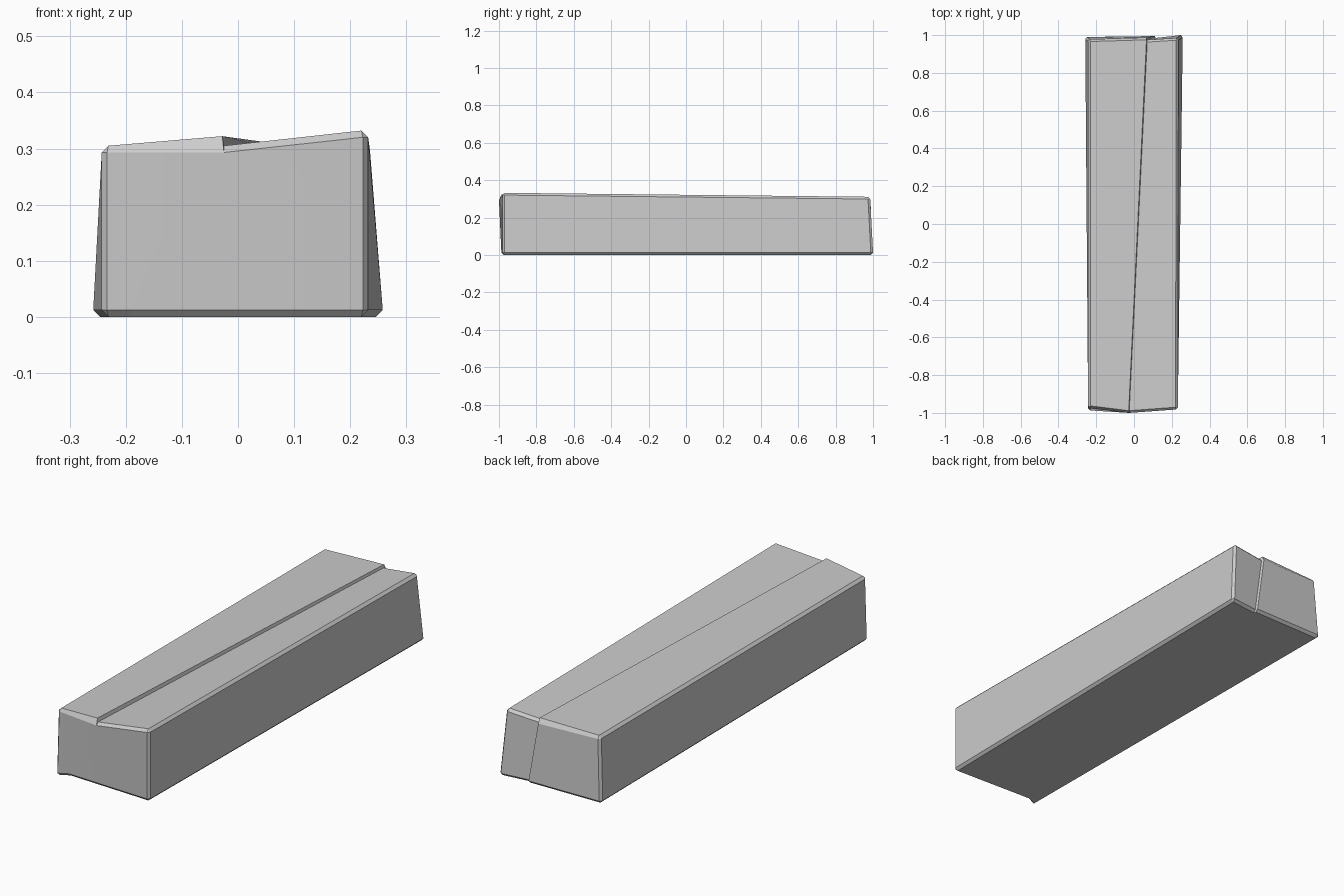
import bpy
import bmesh
import math
from mathutils import Vector

cube = bpy.data.objects.get("Cube")
if cube:
    bpy.data.objects.remove(cube)

BEVEL = 0.012

# Seven or eight outer corners of each end, clockwise from bottom left:
# bottom left, top left, step high, step low, top right, bottom right, base right, base left
FRONT = [(-0.243, -0.987, 0), (-0.243, -0.975, 0.305), (-0.028, -1.0, 0.322), (-0.025, -1.0, 0.305),
         (0.232, -0.982, 0.332), (0.232, -0.982, 0), (-0.19, -0.965, 0), (-0.19, -0.965, 0)]
BACK = [(-0.258, 0.99, 0), (-0.243, 0.978, 0.303), (0.066, 0.987, 0.309), (0.07, 0.975, 0.298),
        (0.235, 0.985, 0.311), (0.258, 1.0, 0), (0.115, 0.985, 0), (0.11, 0.995, 0)]
ROUNDED = (0, 1, 4, 5)


def rings(bm, corners, inward):
    """Return the chamfered outer ring and the smaller end ring of one end."""
    outer, end = [], []
    for i, corner in enumerate(corners):
        p = Vector(corner)
        back = Vector((0, inward * BEVEL, 0))
        dx = Vector((-math.copysign(BEVEL, p.x), 0, 0))
        dz = Vector((0, 0, -BEVEL if p.z > 0.1 else BEVEL))
        if i in ROUNDED:
            pair = [p + dx, p + dz]
            if i in (1, 5):
                pair.reverse()
            outer += [bm.verts.new(q + back) for q in pair]
            end += [bm.verts.new(p + dx * 0.8 + dz)] * 2
        else:
            outer.append(bm.verts.new(p + back))
            q = p + dz
            if i in (2, 3):
                q.z = corners[3][2] - BEVEL
            if inward > 0 and i == 2:
                q.x = corners[3][0]
            end.append(bm.verts.new(q))
    return outer, end


def bridge(bm, a, b):
    for i in range(len(a)):
        j = (i + 1) % len(a)
        loop = list(dict.fromkeys((a[i], a[j], b[j], b[i])))
        if len(loop) > 2:
            bm.faces.new(loop)


# Tapered block with a slanting step along its top
bm = bmesh.new()
front_outer, front_end = rings(bm, FRONT, 1)
back_outer, back_end = rings(bm, BACK, -1)
bridge(bm, front_outer, back_outer)
bridge(bm, front_end, front_outer)
bridge(bm, back_outer, back_end)

# End faces: left panel, step strip, right panel
for ring in (front_end, back_end):
    bl, _, tl, _, hi, lo, tr, _, br, _, base_r, base_l = ring
    for quad in ((bl, tl, hi, base_l), (base_l, hi, lo, base_r), (base_r, lo, tr, br)):
        bm.faces.new(quad)

bmesh.ops.remove_doubles(bm, verts=bm.verts[:], dist=0.0005)
bmesh.ops.recalc_face_normals(bm, faces=bm.faces[:])
mesh = bpy.data.meshes.new("stone_block")
bm.to_mesh(mesh)
bm.free()

block = bpy.data.objects.new("stone_block", mesh)
bpy.context.collection.objects.link(block)

# Plain light grey
grey = bpy.data.materials.new("light_grey")
grey.use_nodes = True
colour = (0.6, 0.6, 0.6, 1)
grey.diffuse_color = colour
grey.node_tree.nodes["Principled BSDF"].inputs["Base Color"].default_value = colour
mesh.materials.append(grey)

bpy.ops.object.select_all(action="DESELECT")
block.select_set(True)
bpy.context.view_layer.objects.active = block
bpy.ops.object.shade_smooth_by_angle(angle=math.radians(15))
